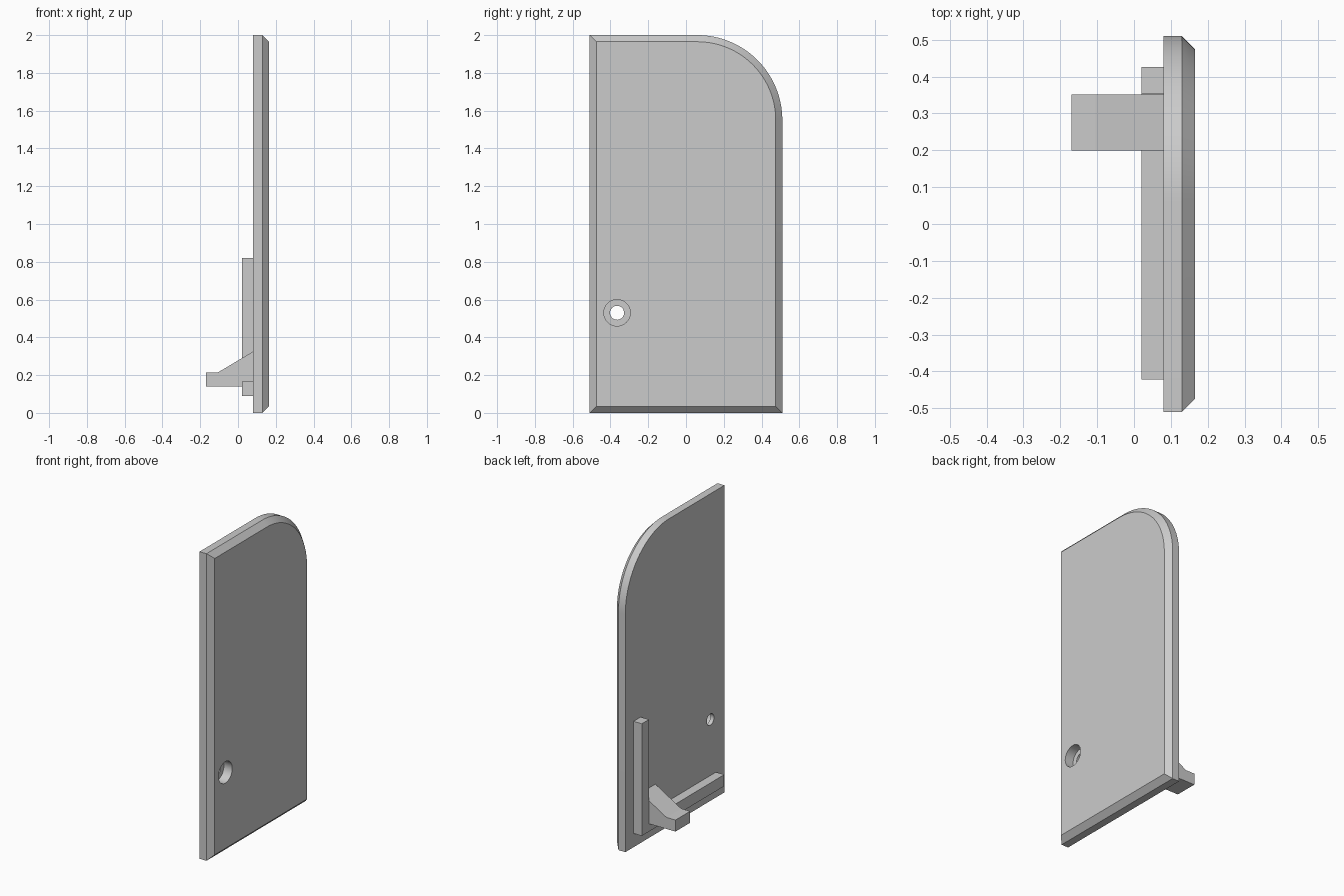
import bpy
import bmesh
import math

cube = bpy.data.objects.get("Cube")
if cube:
    bpy.data.objects.remove(cube, do_unlink=True)

# One plain grey for the whole model
grey = bpy.data.materials.new("plain_grey")
colour = (0.6, 0.6, 0.6, 1.0)
grey.use_nodes = True
grey.diffuse_color = colour
shader = next(n for n in grey.node_tree.nodes if n.type == "BSDF_PRINCIPLED")
shader.inputs["Base Color"].default_value = colour


def loft(name, rings):
    """Skin matching rings of points and cap both ends."""
    bm = bmesh.new()
    loops = [[bm.verts.new(p) for p in ring] for ring in rings]
    count = len(loops[0])
    for a, b in zip(loops, loops[1:]):
        for i in range(count):
            j = (i + 1) % count
            bm.faces.new((a[i], a[j], b[j], b[i]))
    bm.faces.new(loops[0])
    bm.faces.new(loops[-1])
    bmesh.ops.recalc_face_normals(bm, faces=bm.faces)
    mesh = bpy.data.meshes.new(name)
    bm.to_mesh(mesh)
    bm.free()
    mesh.materials.append(grey)
    obj = bpy.data.objects.new(name, mesh)
    bpy.context.collection.objects.link(obj)
    return obj


def box(name, x, y, z):
    ring = [(x[0], z[0]), (x[1], z[0]), (x[1], z[1]), (x[0], z[1])]
    return loft(name, [[(px, py, pz) for px, pz in ring] for py in y])


BACK, SHOULDER, FACE = 0.08, 0.13, 0.165
HALF, HEIGHT, RADIUS, BEVEL = 0.51, 2.0, 0.45, 0.035


def panel_outline(x, inset):
    """Rectangle with one large rounded top corner."""
    edge, top, r = HALF - inset, HEIGHT - inset, RADIUS - inset
    points = [(x, -edge, top), (x, -edge, inset), (x, edge, inset)]
    steps = 32
    for i in range(steps + 1):
        a = math.pi / 2 * i / steps
        points.append((x, HALF - RADIUS + r * math.cos(a),
                       HEIGHT - RADIUS + r * math.sin(a)))
    return points


def circle(x, r, sides=48):
    return [(x, -0.365 + r * math.cos(math.tau * i / sides),
             0.53 + r * math.sin(math.tau * i / sides)) for i in range(sides)]


# Bevelled door panel
panel = loft("door_panel", [panel_outline(BACK, 0), panel_outline(SHOULDER, 0),
                            panel_outline(FACE, BEVEL)])

# Stepped hole through the panel
cutter = loft("hole_cutter", [circle(0.0, 0.037), circle(0.105, 0.037),
                              circle(0.105, 0.07), circle(0.25, 0.07)])
cutter.hide_render = True
cut = panel.modifiers.new("stepped_hole", "BOOLEAN")
cut.operation = "DIFFERENCE"
cut.solver = "EXACT"
cut.object = cutter
bpy.ops.object.select_all(action="DESELECT")
panel.select_set(True)
bpy.context.view_layer.objects.active = panel
bpy.ops.object.modifier_apply(modifier=cut.name)
bpy.data.objects.remove(cutter, do_unlink=True)
bpy.ops.object.shade_smooth_by_angle(angle=math.radians(30))

# Locating ribs on the inner side
box("vertical_rib", (0.02, BACK), (0.353, 0.426), (0.09, 0.82))
box("horizontal_rib", (0.02, BACK), (-0.422, 0.353), (0.09, 0.165))

# Wedge-shaped latch tab
tab = [(BACK, 0.14), (-0.17, 0.14), (-0.17, 0.215), (-0.105, 0.215), (BACK, 0.325)]
loft("latch_tab", [[(x, y, z) for x, z in tab] for y in (0.2, 0.351)])
